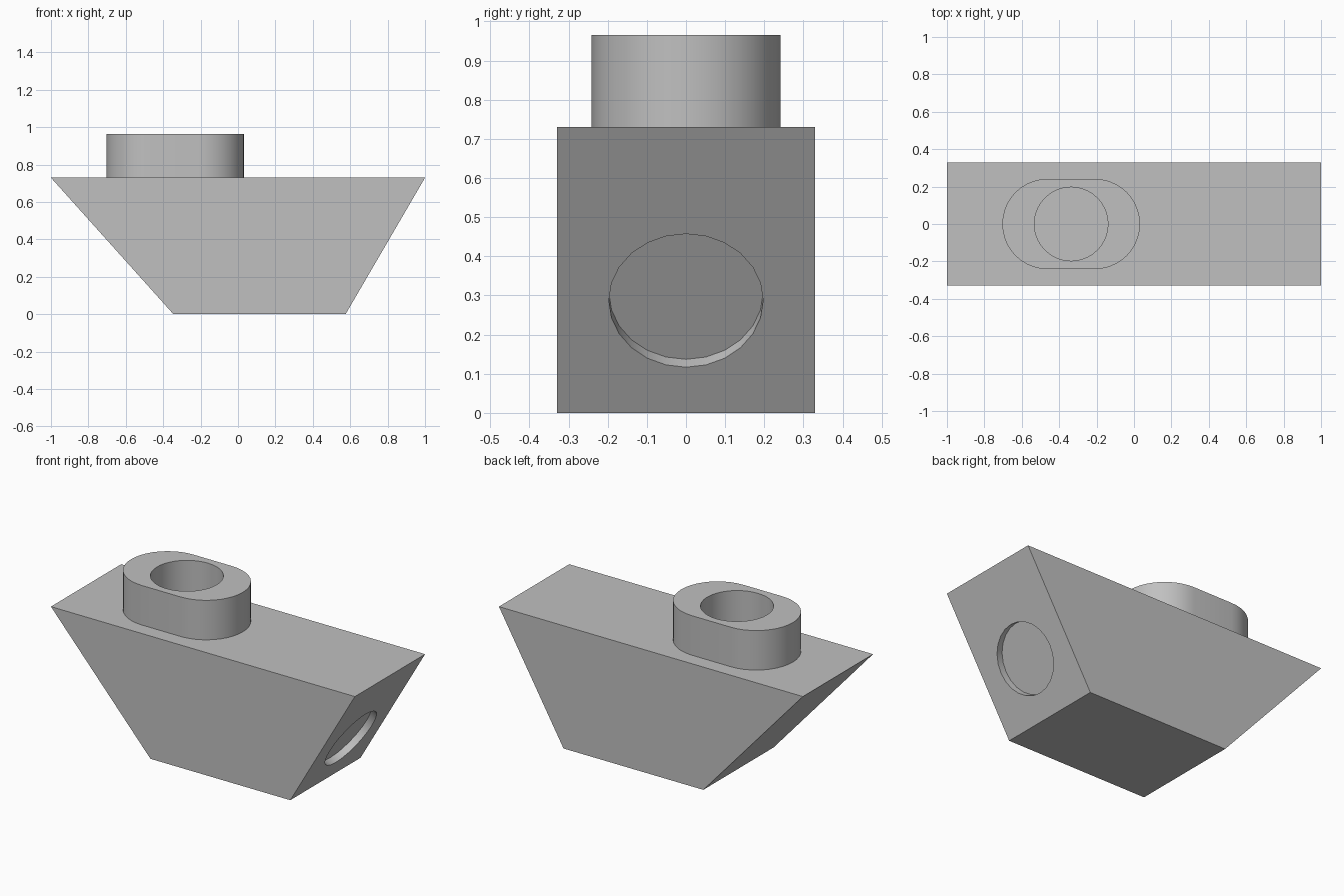
import bpy
import bmesh
import math
from mathutils import Vector

cube = bpy.data.objects.get("Cube")
if cube:
    bpy.data.objects.remove(cube, do_unlink=True)

grey = bpy.data.materials.new("plain grey")
grey.use_nodes = True
GREY = (0.53, 0.53, 0.53, 1)
grey.diffuse_color = GREY
grey.node_tree.nodes["Principled BSDF"].inputs["Base Color"].default_value = GREY


def extrude_profile(name, points, offset):
    """Solid made by extruding a closed outline along an offset."""
    bm = bmesh.new()
    face = bm.faces.new([bm.verts.new(p) for p in points])
    result = bmesh.ops.extrude_face_region(bm, geom=[face], use_keep_orig=True)
    moved = [v for v in result["geom"] if isinstance(v, bmesh.types.BMVert)]
    bmesh.ops.translate(bm, verts=moved, vec=offset)
    bmesh.ops.recalc_face_normals(bm, faces=bm.faces)
    mesh = bpy.data.meshes.new(name)
    bm.to_mesh(mesh)
    bm.free()
    mesh.materials.append(grey)
    obj = bpy.data.objects.new(name, mesh)
    bpy.context.collection.objects.link(obj)
    return obj


def cut_round_hole(obj, centre, axis, radius, depth, sides):
    """Cut a flat-bottomed round hole; axis points out of the surface."""
    axis = axis.normalized()
    over = 0.05
    bpy.ops.mesh.primitive_cylinder_add(
        vertices=sides, radius=radius, depth=depth + over,
        location=centre + axis * (over - depth) / 2,
        rotation=axis.to_track_quat("Z", "Y").to_euler())
    cutter = bpy.context.object
    cutter.name = "hole_cutter"
    cutter.hide_render = True
    cutter.data.materials.append(grey)
    mod = obj.modifiers.new("hole", "BOOLEAN")
    mod.operation = "DIFFERENCE"
    mod.solver = "EXACT"
    mod.object = cutter
    select(obj)
    bpy.ops.object.modifier_apply(modifier=mod.name)
    bpy.data.objects.remove(cutter, do_unlink=True)


def select(obj):
    bpy.ops.object.select_all(action="DESELECT")
    obj.select_set(True)
    bpy.context.view_layer.objects.active = obj


TOP = 0.73
HALF_DEPTH = 0.33
HOLE_RADIUS = 0.197

# Tapered body
low_right, high_right = Vector((0.575, 0, 0)), Vector((1, 0, TOP))
outline = [(-0.345, 0), (0.575, 0), (1, TOP), (-1, TOP)]
body = extrude_profile("body", [(x, -HALF_DEPTH, z) for x, z in outline],
                       (0, 2 * HALF_DEPTH, 0))

# Shallow round socket in the sloping end
slope = high_right - low_right
outward = Vector((slope.z, 0, -slope.x))
cut_round_hole(body, low_right + slope * (0.287 / TOP), outward,
               HOLE_RADIUS, 0.04, 24)

# Rounded boss on top, with a hole down to the body
BOSS_X, BOSS_RADIUS, STRAIGHT, BOSS_HEIGHT = -0.336, 0.241, 0.127, 0.235
STEPS = 20
stadium = []
for side, start in ((1, -math.pi / 2), (-1, math.pi / 2)):
    for i in range(STEPS + 1):
        a = start + math.pi * i / STEPS
        stadium.append((BOSS_X + side * STRAIGHT + BOSS_RADIUS * math.cos(a),
                        BOSS_RADIUS * math.sin(a), TOP))
boss = extrude_profile("boss", stadium, (0, 0, BOSS_HEIGHT))
cut_round_hole(boss, Vector((BOSS_X, 0, TOP + BOSS_HEIGHT)), Vector((0, 0, 1)),
               HOLE_RADIUS, BOSS_HEIGHT - 0.002, 40)

# Smooth the round walls, keep the edges sharp
for obj in (body, boss):
    select(obj)
    bpy.ops.object.shade_smooth_by_angle(angle=math.radians(30))
